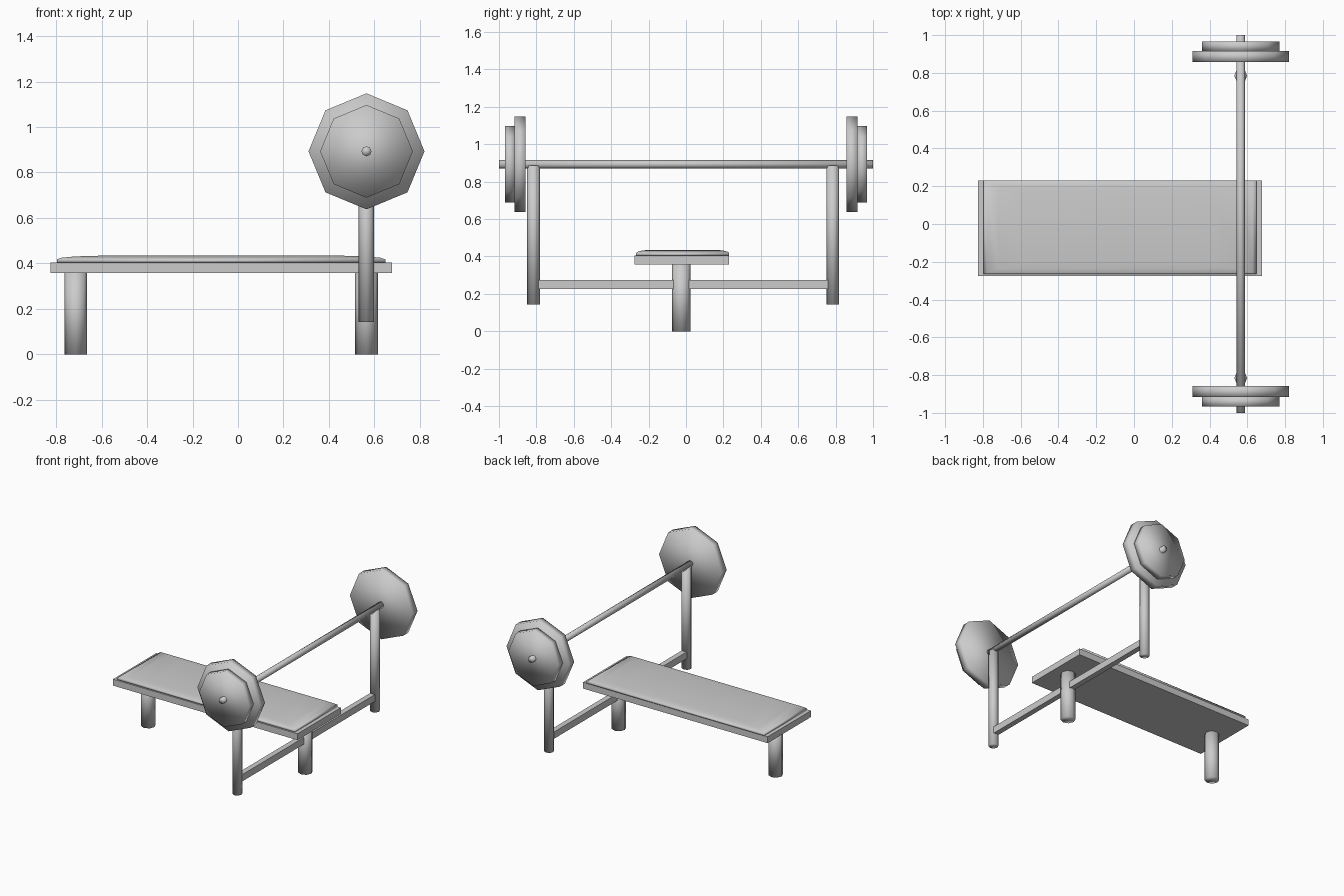
import bpy, bmesh, math
from mathutils import Matrix, Vector

if "Cube" in bpy.data.objects:
    bpy.data.objects.remove(bpy.data.objects["Cube"])

grey = bpy.data.materials.new("light_grey")
grey.diffuse_color = (0.6, 0.6, 0.6, 1)
grey.use_nodes = True
grey.node_tree.nodes["Principled BSDF"].inputs["Base Color"].default_value = grey.diffuse_color


def finish(bm, name, smooth=True):
    bmesh.ops.recalc_face_normals(bm, faces=bm.faces)
    for f in bm.faces:
        f.smooth = smooth
    me = bpy.data.meshes.new(name)
    bm.to_mesh(me)
    bm.free()
    me.materials.append(grey)
    ob = bpy.data.objects.new(name, me)
    bpy.context.collection.objects.link(ob)
    return ob


def box(name, lo, hi):
    lo, hi = Vector(lo), Vector(hi)
    bm = bmesh.new()
    bmesh.ops.create_cube(bm, size=1, matrix=Matrix.Translation((lo + hi) / 2)
                          @ Matrix.Diagonal((*(hi - lo), 1)))
    return finish(bm, name, False)


def rod(name, start, end, radius):
    """Eight-sided cylinder between two points, along y or z."""
    a, b = Vector(start), Vector(end)
    rot = Matrix.Rotation(math.pi / 2, 4, 'X') if abs(b.y - a.y) > 1e-4 else Matrix()
    bm = bmesh.new()
    bmesh.ops.create_cone(bm, cap_ends=True, segments=8, radius1=radius, radius2=radius,
                          depth=(b - a).length, matrix=Matrix.Translation((a + b) / 2) @ rot)
    return finish(bm, name)


BX, BZ = 0.565, 0.893   # bar axis
CY = -0.023             # bench centre line

# Bench board
box("bench_board", (-0.825, CY - 0.252, 0.358), (0.677, CY + 0.252, 0.405))

# Padded cushion: stacked rectangles narrowing to a soft crown
bm = bmesh.new()
rings = []
for dx, dy, z in [(0, 0, 0.405), (0, 0, 0.418), (0.02, 0.008, 0.425),
                  (0.08, 0.03, 0.431), (0.22, 0.06, 0.435)]:
    x0, x1, y0, y1 = -0.797 + dx, 0.648 - dx, -0.266 + dy, 0.231 - dy
    rings.append([bm.verts.new((x, y, z)) for x, y in
                  ((x0, y0), (x1, y0), (x1, y1), (x0, y1))])
for a, b in zip(rings, rings[1:]):
    for i in range(4):
        j = (i + 1) % 4
        bm.faces.new((a[i], a[j], b[j], b[i]))
bm.faces.new(rings[0][::-1])
bm.faces.new(rings[-1])
finish(bm, "cushion")

# Bench legs
for name, x in (("foot_leg", -0.713), ("head_leg", BX)):
    rod(name, (x, CY - 0.002, 0), (x, CY - 0.002, 0.36), 0.05)

# Rack: cross brace and uprights
box("cross_brace", (BX - 0.02, -0.79, 0.225), (BX + 0.02, 0.77, 0.275))
for side, y in (("front", -0.815), ("back", 0.785)):
    rod(side + "_upright", (BX, y, 0.142), (BX, y, 0.885), 0.034)

# Barbell with a large and a small plate at each end
rod("bar", (BX, -1, BZ), (BX, 1, BZ), 0.022)
for side, s in (("front", -1), ("back", 1)):
    rod(side + "_large_plate", (BX, s * 0.857, BZ), (BX, s * 0.916, BZ), 0.255)
    rod(side + "_small_plate", (BX, s * 0.915, BZ), (BX, s * 0.967, BZ), 0.204)
